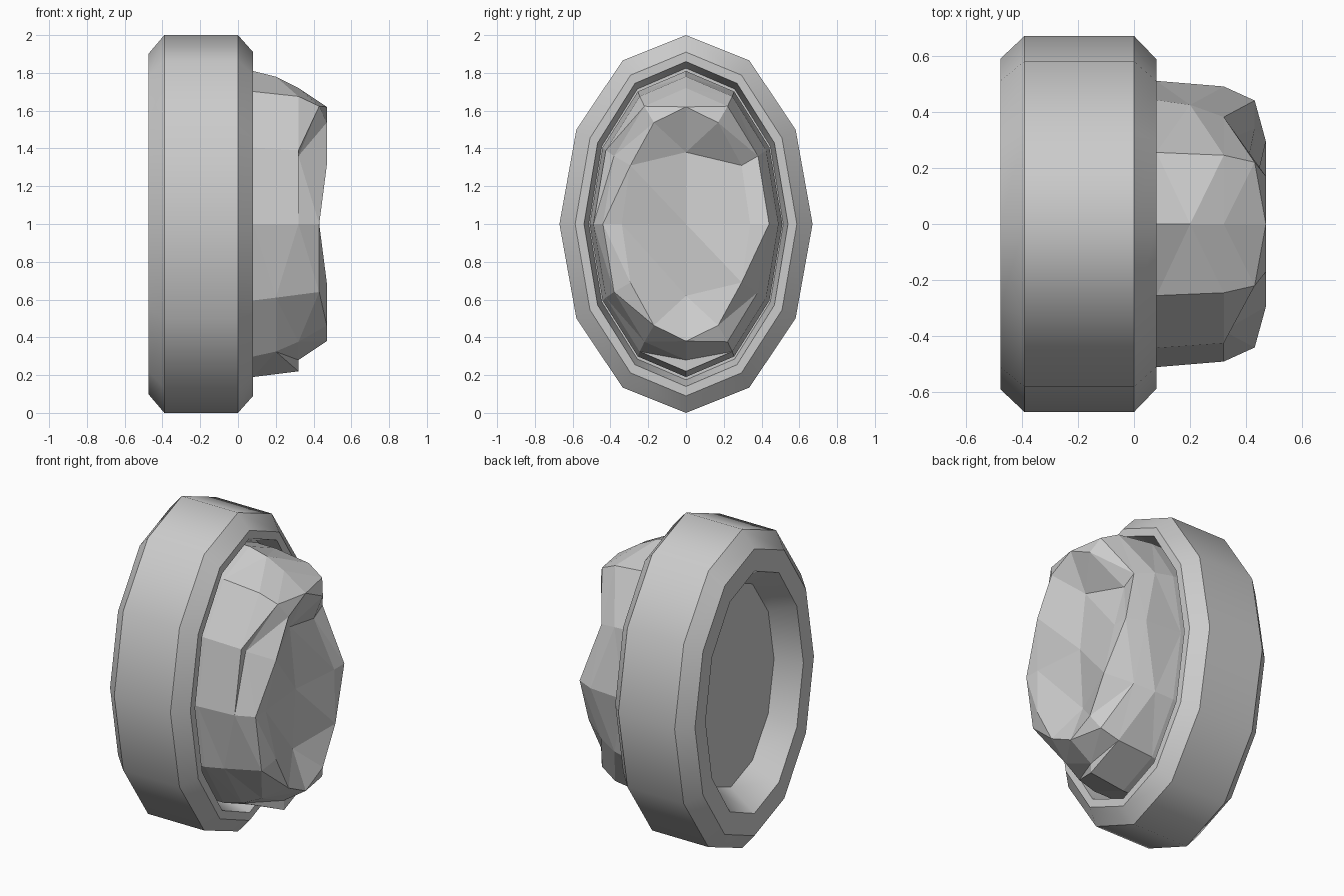
import bpy, bmesh, math

cube = bpy.data.objects.get("Cube")
if cube:
    bpy.data.objects.remove(cube)

SIDES = 12
grey = bpy.data.materials.new("stone_grey")
grey.use_nodes = True
colour = (0.6, 0.6, 0.6, 1)
grey.diffuse_color = colour
grey.node_tree.nodes["Principled BSDF"].inputs["Base Color"].default_value = colour


def oval(bm, ry, rz, depths):
    """One upright oval loop; a single depth or one depth per corner."""
    if not isinstance(depths, list):
        depths = [depths] * SIDES
    loop = []
    for k, x in enumerate(depths):
        a = math.tau * k / SIDES
        loop.append(bm.verts.new((x, ry * math.sin(a), 1 + rz * math.cos(a))))
    return loop


def bridge(bm, a, b):
    for k in range(SIDES):
        n = (k + 1) % SIDES
        bm.faces.new((a[k], a[n], b[n], b[k]))


def finish(bm, name, smooth):
    bmesh.ops.recalc_face_normals(bm, faces=bm.faces[:])
    for f in bm.faces:
        f.smooth = smooth
    mesh = bpy.data.meshes.new(name)
    bm.to_mesh(mesh)
    bm.free()
    mesh.materials.append(grey)
    obj = bpy.data.objects.new(name, mesh)
    bpy.context.collection.objects.link(obj)


# Oval rim: bevelled band, recessed back panel, shallow socket in front
bm = bmesh.new()
profile = [(0.43, 0.64, -0.31), (0.485, 0.76, -0.475), (0.59, 0.9, -0.475),
           (0.67, 1, -0.39), (0.67, 1, 0), (0.587, 0.91, 0.08),
           (0.54, 0.86, 0.08), (0.515, 0.825, -0.05)]
loops = [oval(bm, *row) for row in profile]
for a, b in zip(loops, loops[1:]):
    bridge(bm, a, b)
for loop in (loops[0], loops[-1]):
    bm.faces.new(loop)
for loop in loops:
    for k in range(SIDES):
        bm.edges.get((loop[k], loop[k - 1])).smooth = False
finish(bm, "oval_rim", True)

# Rough-cut stone: uneven corner depths give the chipped edge
bm = bmesh.new()
lo, mid, hi, top = 0.2, 0.32, 0.43, 0.47
stone = [
    (0.51, 0.81, -0.05),
    (0.51, 0.81, 0.08),
    (0.49, 0.78, [lo, mid, lo, mid, lo, mid, mid, lo, lo, mid, mid, mid]),
    (0.44, 0.72, [mid, hi, mid, hi, mid, hi, mid, mid, hi, hi, mid, hi]),
    (0.34, 0.62, [top, top, mid, hi, top, top, top, top, top, hi, top, top]),
]
loops = [oval(bm, *row) for row in stone]
for a, b in zip(loops, loops[1:]):
    bridge(bm, a, b)
bm.faces.new(loops[0])

# Front of the stone: two slanted halves meeting in a shallow crease
crease = [bm.verts.new((x, 0, z)) for x, z in ((0.36, 1.38), (0.4, 1), (0.38, 0.62))]
tip = loops[-1]
owner = [0, 0, 0, 1, 2, 2, 2, 2, 2, 1, 0, 0]
for k in range(SIDES):
    n = (k + 1) % SIDES
    a, b = crease[owner[k]], crease[owner[n]]
    bm.faces.new((tip[k], tip[n], a))
    if a is not b:
        bm.faces.new((tip[n], b, a))
bmesh.ops.triangulate(bm, faces=[f for f in bm.faces if len(f.verts) == 4])
finish(bm, "cut_stone", False)
